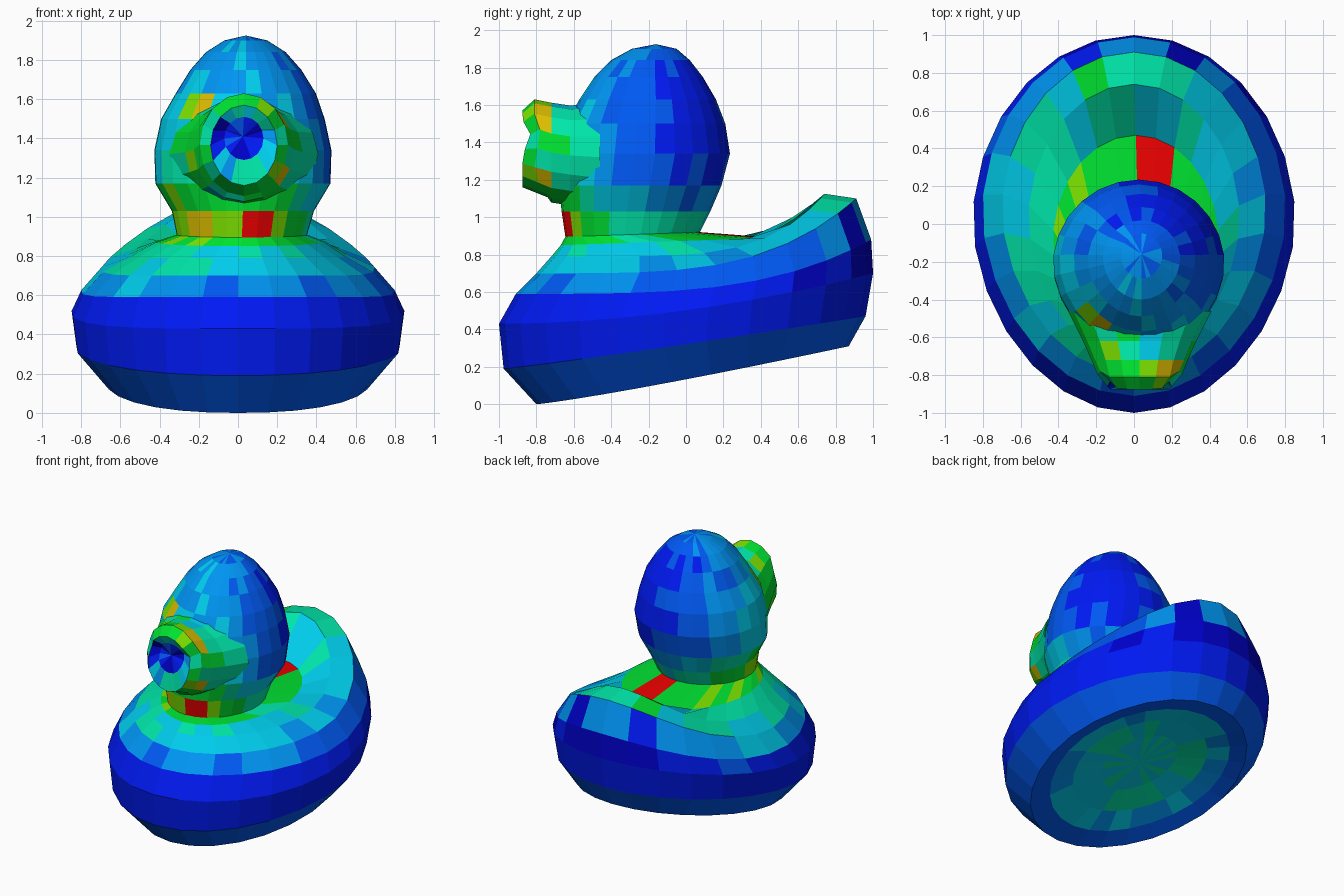
import bpy, math, random

if "Cube" in bpy.data.objects:
    bpy.data.objects.remove(bpy.data.objects["Cube"])

random.seed(4)
SEG = 26
# blue-to-red palette, one material per step
PALETTE = [(0.0, 0.0, 0.6), (0.0, 0.01, 0.9), (0.0, 0.1, 0.9), (0.0, 0.3, 0.9),
           (0.0, 0.62, 0.85), (0.0, 0.8, 0.4), (0.0, 0.75, 0.03), (0.2, 0.75, 0.0),
           (0.7, 0.5, 0.0), (0.85, 0.0, 0.0)]
MATS = []
for i, c in enumerate(PALETTE):
    m = bpy.data.materials.new("tone_%d" % i)
    m.diffuse_color = (*c, 1)
    m.use_nodes = True
    m.node_tree.nodes["Principled BSDF"].inputs["Base Color"].default_value = m.diffuse_color
    MATS.append(m)


def make(name, rings, tones, tone_fn, start=None, end=None):
    """Skin a list of closed rings, optionally closing each end to a point."""
    verts = [p for r in rings for p in r]
    n = len(rings[0])
    faces, levels = [], []
    for k in range(len(rings) - 1):
        for i in range(n):
            j = (i + 1) % n
            faces.append((k * n + i, k * n + j, (k + 1) * n + j, (k + 1) * n + i))
            levels.append(tones[k])
    if start:
        verts.append(start)
        for i in range(n):
            faces.append((len(verts) - 1, (i + 1) % n, i))
            levels.append(tones[0])
    if end:
        verts.append(end)
        b = (len(rings) - 1) * n
        for i in range(n):
            faces.append((len(verts) - 1, b + i, b + (i + 1) % n))
            levels.append(tones[-1])
    me = bpy.data.meshes.new(name)
    me.from_pydata(verts, [], faces)
    for m in MATS:
        me.materials.append(m)
    for p, lv in zip(me.polygons, levels):
        t = lv + tone_fn(p.center) + random.uniform(-0.5, 0.5)
        p.material_index = max(0, min(len(MATS) - 1, round(t)))
    me.update()
    ob = bpy.data.objects.new(name, me)
    bpy.context.collection.objects.link(ob)
    return ob


def ring(yf, yb, w, zf, zb, p=1, cx=0):
    """Egg outline seen from above; height rises from front to back with power p."""
    out = []
    for i in range(SEG):
        t = 2 * math.pi * i / SEG
        f = (1 - math.cos(t)) / 2
        taper = 1 - 0.07 * max(0, math.cos(t))
        out.append((cx + w * math.sin(t) * taper, yf + (yb - yf) * f, zf + (zb - zf) * f ** p))
    return out


neck = ring(-0.645, 0.075, 0.335, 0.895, 0.92, 1, 0.02)

# Body: shallow hollow underside, hull, raised tail, shoulders up to the neck
body = [
    ring(-0.25, 0.36, 0.22, 0.17, 0.29),
    ring(-0.46, 0.57, 0.42, 0.11, 0.30),
    ring(-0.64, 0.74, 0.56, 0.045, 0.30),
    ring(-0.80, 0.87, 0.67, 0.00, 0.31, 1.15),
    ring(-0.975, 0.96, 0.83, 0.19, 0.47, 1.1),
    ring(-1.00, 1.00, 0.855, 0.43, 0.70, 1.9),
    ring(-0.91, 0.99, 0.805, 0.59, 0.88, 3.6),
    ring(-0.80, 0.91, 0.70, 0.70, 1.10, 3.8),
    ring(-0.72, 0.74, 0.56, 0.79, 1.125, 5),
    ring(-0.67, 0.47, 0.44, 0.85, 0.89, 1, 0.01),
    neck,
]


def body_tone(c):
    t = 0
    if c.z > 0.6:
        t += -1.0 * c.x
        if c.y > 0.85 and c.z < 0.95:
            t -= 2
        if c.z > 1.0 and 0.6 < c.y < 0.85:
            t += 1.5
        if 0 < c.x < 0.2 and 0.05 < c.y < 0.3:
            t += 4
    return t


make("body", body, [4.5, 3.5, 2, 2, 1, 1, 2.7, 4, 4.6, 6], body_tone, start=(0, 0.05, 0.235))

# Head: front y, back y, half width, height
HEAD = [(-0.665, 0.13, 0.365, 1.03), (-0.68, 0.19, 0.45, 1.17), (-0.675, 0.235, 0.455, 1.34),
        (-0.64, 0.21, 0.42, 1.50), (-0.57, 0.16, 0.36, 1.63), (-0.49, 0.09, 0.285, 1.75),
        (-0.40, 0.02, 0.205, 1.84), (-0.29, -0.05, 0.11, 1.90)]
head = [neck] + [ring(a, b, w, z, z, 1, 0.025 + 0.015 * (z > 1.6)) for a, b, w, z in HEAD]


def head_tone(c):
    t = -3.5 * (c.y + 0.25) - 2.5 * c.x
    if c.z < 1.0 and 0.05 < c.x < 0.2 and c.y < -0.5:
        t += 3
    if c.x < -0.1 and c.y < -0.4 and 1.5 < c.z < 1.65:
        t += 3
    return t


make("head", head, [5.8, 4.7, 3.3, 3, 2.8, 2.6, 2.5, 3], head_tone, end=(0.04, -0.16, 1.925))

# Bill: rings stepping forward, pinched back along the mouth line
BILL = [(-0.46, 0.38, 0.29, 1.32), (-0.62, 0.30, 0.267, 1.33), (-0.72, 0.255, 0.267, 1.345),
        (-0.81, 0.225, 0.262, 1.368), (-0.875, 0.17, 0.205, 1.365), (-0.855, 0.10, 0.11, 1.40)]
bill = []
for k, (y, rx, rz, cz) in enumerate(BILL):
    loop = []
    for i in range(16):
        t = 2 * math.pi * i / 16
        x, z = 0.03 + rx * math.sin(t), cz + rz * math.cos(t)
        pinch = 0.05 * max(0, 1 - abs(z - 1.43) / 0.09) if k > 2 else 0
        low = min(0.07, 0.08 * max(0, (1.22 - z) / 0.12)) if k == 3 else 0
        loop.append((x, y + pinch + low, z))
    bill.append(loop)


def bill_tone(c):
    t = random.choice([-1, 0, 0, 1])
    if abs(c.x) < 0.13 and 1.3 < c.z < 1.5 and c.y < -0.8:
        t -= 3
    if c.x > 0.1 and c.y < -0.7 and (c.z > 1.5 or c.z < 1.3):
        t += 1.5
    return t


make("bill", bill, [5, 5.5, 6, 5.7, 4], bill_tone, end=(0.025, -0.82, 1.41))
